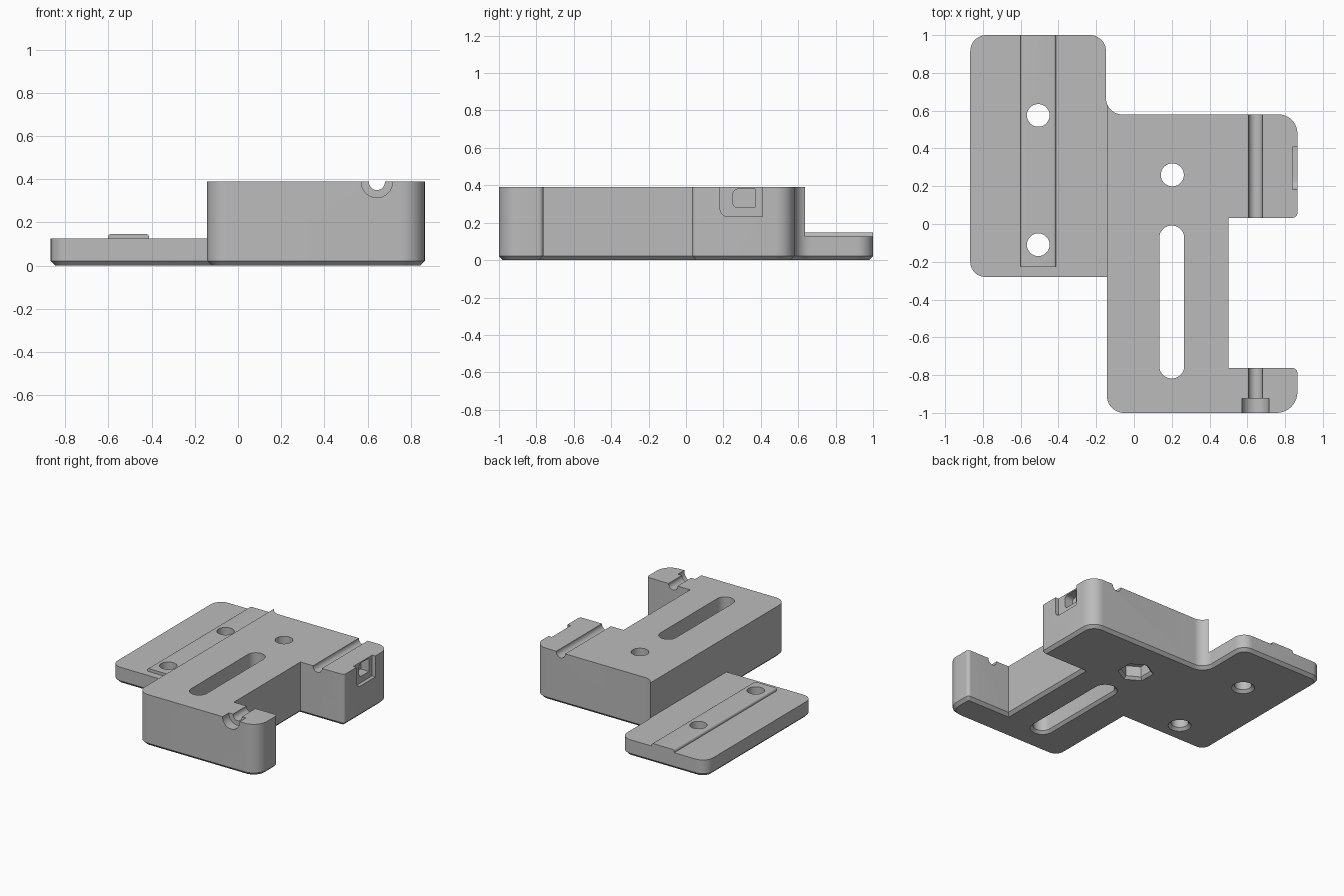
import bpy, bmesh, math
from mathutils import Vector

cube = bpy.data.objects.get("Cube")
if cube:
    bpy.data.objects.remove(cube, do_unlink=True)

grey = bpy.data.materials.new("plain_grey")
grey.use_nodes = True
grey.diffuse_color = (0.5, 0.5, 0.5, 1)
grey.node_tree.nodes["Principled BSDF"].inputs["Base Color"].default_value = (0.5, 0.5, 0.5, 1)


def rounded(corners, steps=10):
    """Right-angled outline from (x, y, radius) corners."""
    points = []
    for i, (x, y, r) in enumerate(corners):
        p = Vector((x, y))
        if not r:
            points.append(p)
            continue
        before = (Vector(corners[i - 1][:2]) - p).normalized()
        after = (Vector(corners[(i + 1) % len(corners)][:2]) - p).normalized()
        centre = p + r * (before + after)
        for k in range(steps + 1):
            t = math.pi / 2 * k / steps
            points.append(centre - r * (after * math.cos(t) + before * math.sin(t)))
    return points


def ring(x, y, r, sides=40, half_length=0, turn=0):
    """Circle, polygon or slot outline stretched along y."""
    points = []
    for k in range(sides):
        a = 2 * math.pi * (k + 0.5) / sides + turn
        shift = math.copysign(half_length, math.sin(a))
        points.append(Vector((x + r * math.cos(a), y + shift + r * math.sin(a))))
    return points


def loft(name, sections, axis="z", bevel_bottom=0):
    """Solid through (outline, level) sections along an axis."""
    place = {"z": lambda p, h: (p.x, p.y, h),
             "y": lambda p, h: (p.x, h, p.y),
             "x": lambda p, h: (h, p.x, p.y)}[axis]
    bm = bmesh.new()
    loops = [[bm.verts.new(place(p, h)) for p in outline] for outline, h in sections]
    count = len(loops[0])
    bottom = bm.faces.new(loops[0])
    bm.faces.new(loops[-1])
    for low, high in zip(loops, loops[1:]):
        for i in range(count):
            j = (i + 1) % count
            bm.faces.new((low[i], low[j], high[j], high[i]))
    bmesh.ops.recalc_face_normals(bm, faces=bm.faces)
    if bevel_bottom:
        bmesh.ops.bevel(bm, geom=list(bottom.edges), offset=bevel_bottom,
                        segments=1, affect="EDGES", clamp_overlap=False)
    mesh = bpy.data.meshes.new(name)
    bm.to_mesh(mesh)
    bm.free()
    mesh.materials.append(grey)
    obj = bpy.data.objects.new(name, mesh)
    bpy.context.collection.objects.link(obj)
    return obj


def combine(target, tool, operation="DIFFERENCE"):
    """Apply a boolean and discard the tool."""
    tool.hide_render = True
    mod = target.modifiers.new("cut", "BOOLEAN")
    mod.operation, mod.solver, mod.object = operation, "EXACT", tool
    bpy.context.view_layer.objects.active = target
    bpy.ops.object.modifier_apply(modifier=mod.name)
    bpy.data.objects.remove(tool, do_unlink=True)


TOP, PLATE_TOP, SIDE = 0.39, 0.125, -0.143

# Whole footprint, chamfered underneath
footprint = rounded([
    (-0.867, -0.28, 0.08), (SIDE, -0.28, 0), (SIDE, -1, 0.09), (0.865, -1, 0.11),
    (0.865, -0.763, 0.025), (0.5, -0.763, 0), (0.5, 0.033, 0), (0.865, 0.033, 0.025),
    (0.865, 0.58, 0.1), (-0.148, 0.58, 0.085), (-0.148, 1, 0.085), (-0.867, 1, 0.085)])
body = loft("mounting_bracket", [(footprint, 0), (footprint, TOP)], bevel_bottom=0.022)

# Lower the side plate
step = rounded([(-1, -0.6, 0), (SIDE, -0.6, 0), (SIDE, 1.2, 0), (-1, 1.2, 0)])
combine(body, loft("step_cutter", [(step, PLATE_TOP), (step, 0.6)]))

# Raised rib on the plate
rib = rounded([(-0.602, 0.1, 0), (-0.412, 0.1, 0), (-0.412, 0.147, 0.015), (-0.602, 0.147, 0.015)], 4)
combine(body, loft("plate_rib", [(rib, -0.225), (rib, 1)], "y"), "UNION")


# Through holes and slot, countersunk underneath
def through(x, y, r, half_length=0):
    sections = [(ring(x, y, r + extra, half_length=half_length), z)
                for extra, z in ((0.03, -0.01), (0, 0.02), (0, 0.6))]
    combine(body, loft("hole_cutter", sections))


through(-0.507, 0.575, 0.06)
through(-0.507, -0.11, 0.06)
through(0.203, 0.26, 0.061)
through(0.2, -0.413, 0.066, 0.339)

# Hexagonal nut recess below the block hole
nut = [(ring(0.203, 0.26, r, 6), z) for r, z in ((0.135, -0.01), (0.105, 0.02), (0.105, 0.1))]
combine(body, loft("nut_cutter", nut))

# Rod groove along the top and its wider front seat
for name, r, start, end in (("groove_cutter", 0.037, -1.2, 1.2), ("seat_cutter", 0.072, -1.2, -0.925)):
    circle = ring(0.643, TOP - 0.003, r)
    combine(body, loft(name, [(circle, start), (circle, end)], "y"))

# Stepped pocket in the side face
outer = rounded([(0.182, 0.232, 0.045), (0.408, 0.232, 0), (0.408, 0.5, 0), (0.182, 0.5, 0)])
inner = rounded([(0.25, 0.28, 0.03), (0.37, 0.28, 0), (0.37, 0.38, 0), (0.25, 0.38, 0.03)])
combine(body, loft("pocket_cutter", [(outer, 0.838), (outer, 1)], "x"))
combine(body, loft("pocket_core_cutter", [(inner, 0.77), (inner, 1)], "x"))

# Smooth rounded walls, sharp edges
bpy.ops.object.select_all(action="DESELECT")
body.select_set(True)
bpy.context.view_layer.objects.active = body
bpy.ops.object.shade_smooth_by_angle(angle=math.radians(30))
